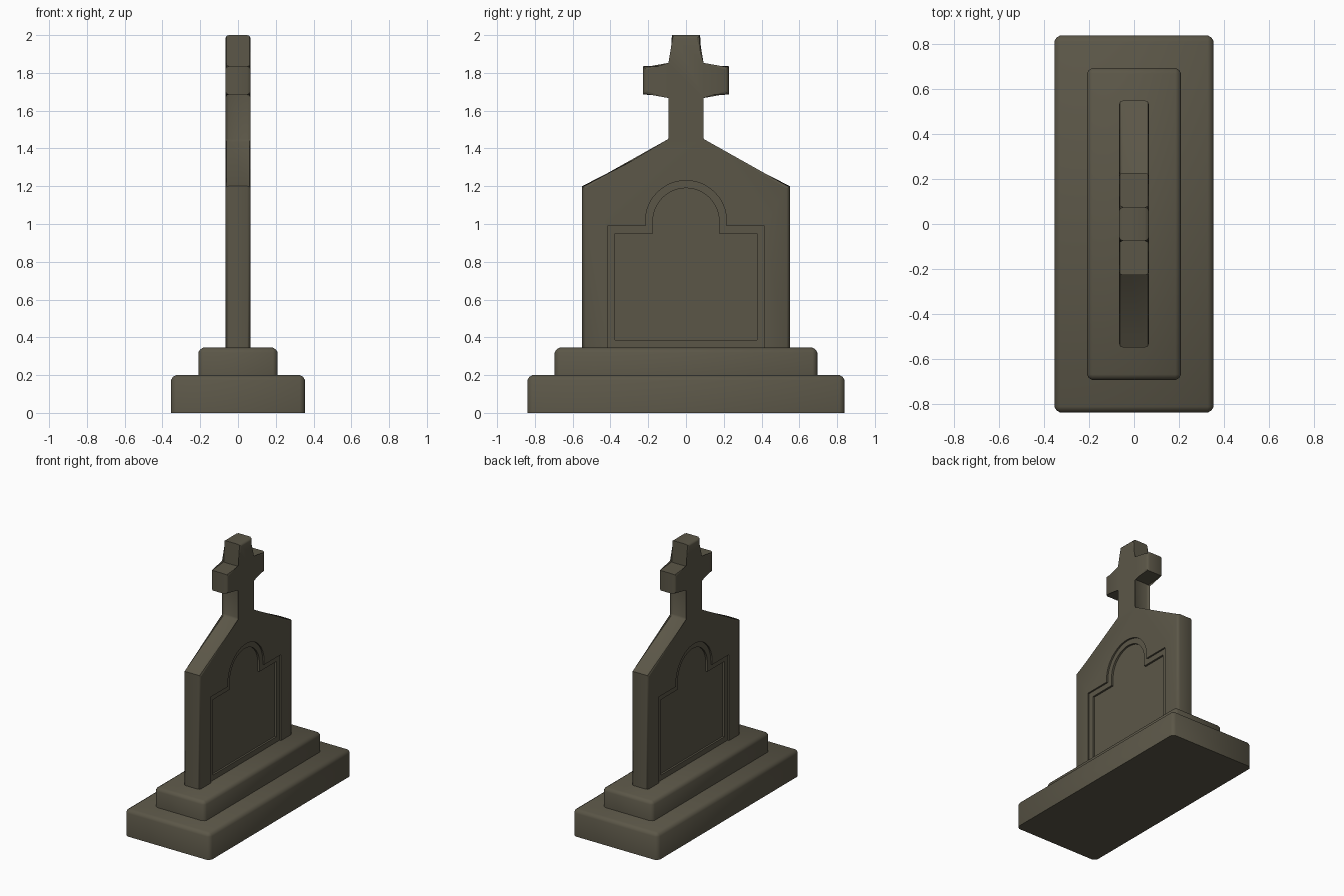
import bpy, bmesh, math

if "Cube" in bpy.data.objects:
    bpy.data.objects.remove(bpy.data.objects["Cube"])

stone = bpy.data.materials.new("dark olive stone")
stone.diffuse_color = (0.105, 0.094, 0.064, 1)
stone.use_nodes = True
stone.node_tree.nodes["Principled BSDF"].inputs["Base Color"].default_value = stone.diffuse_color


def finish(bm, name, angle=50):
    bmesh.ops.recalc_face_normals(bm, faces=bm.faces)
    me = bpy.data.meshes.new(name)
    bm.to_mesh(me)
    bm.free()
    ob = bpy.data.objects.new(name, me)
    bpy.context.collection.objects.link(ob)
    me.materials.append(stone)
    smooth(ob, angle)
    return ob


def smooth(ob, angle=50):
    bpy.ops.object.select_all(action='DESELECT')
    ob.select_set(True)
    bpy.context.view_layer.objects.active = ob
    bpy.ops.object.shade_smooth_by_angle(angle=math.radians(angle))


def step(name, hx, hy, z0, z1, bev):
    """Plinth block, bevelled everywhere except its bottom edges."""
    bm = bmesh.new()
    bmesh.ops.create_cube(bm, size=1)
    for v in bm.verts:
        v.co = (v.co.x * 2 * hx, v.co.y * 2 * hy, z0 if v.co.z < 0 else z1)
    edges = [e for e in bm.edges if max(v.co.z for v in e.verts) > z0 + 0.01]
    bmesh.ops.bevel(bm, geom=edges, offset=bev, segments=2, profile=0.4, affect='EDGES')
    return finish(bm, name)


def prism(name, half, x0, x1, bev=0):
    """Extrude a mirrored (y, z) half outline along x."""
    pts = half + [(-y, z) for y, z in reversed(half) if y > 1e-5]
    bm = bmesh.new()
    a = [bm.verts.new((x0, y, z)) for y, z in pts]
    b = [bm.verts.new((x1, y, z)) for y, z in pts]
    n = len(pts)
    bm.faces.new(a)
    bm.faces.new(b[::-1])
    for i in range(n):
        j = (i + 1) % n
        bm.faces.new((a[i], b[i], b[j], a[j]))
    if bev:
        edges = [e for e in bm.edges if abs(e.verts[0].co.x - e.verts[1].co.x) < 1e-6]
        bmesh.ops.bevel(bm, geom=edges, offset=bev, segments=2, profile=0.5, affect='EDGES')
    return finish(bm, name)


def panel(w, z0, z1, r, zc=1.015):
    """Half outline of the arched inscription panel."""
    arc = [(r * math.cos(t), zc + r * math.sin(t))
           for t in (math.pi / 2 * i / 12 for i in range(12))]
    return [(w, z0), (w, z1), (r, z1)] + arc + [(0, zc + r)]


# stepped plinth
step("lower_step", 0.355, 0.84, 0.0, 0.2, 0.027)
step("upper_step", 0.21, 0.695, 0.19, 0.345, 0.025)

# gabled slab and cross as one outline
T = 0.067
slab = prism("slab_with_cross", [
    (0.55, 0.3), (0.55, 1.2), (0.083, 1.435), (0.075, 1.45), (0.075, 1.685),
    (0.228, 1.685), (0.228, 1.835), (0.075, 1.835), (0.075, 2.0)], -T, T, 0.018)

# stepped recesses on both faces
for outline, depth in ((panel(0.415, 0.345, 0.99, 0.215), 0.012),
                       (panel(0.375, 0.385, 0.95, 0.175), 0.026)):
    for s in (-1, 1):
        lo, hi = sorted((s * (T - depth), s * (T + 0.1)))
        cutter = prism("panel_cutter", outline, lo, hi)
        cutter.hide_render = True
        mod = slab.modifiers.new("recess", 'BOOLEAN')
        mod.operation = 'DIFFERENCE'
        mod.solver = 'EXACT'
        mod.object = cutter
        bpy.context.view_layer.objects.active = slab
        bpy.ops.object.modifier_apply(modifier=mod.name)
        bpy.data.objects.remove(cutter)
smooth(slab)
